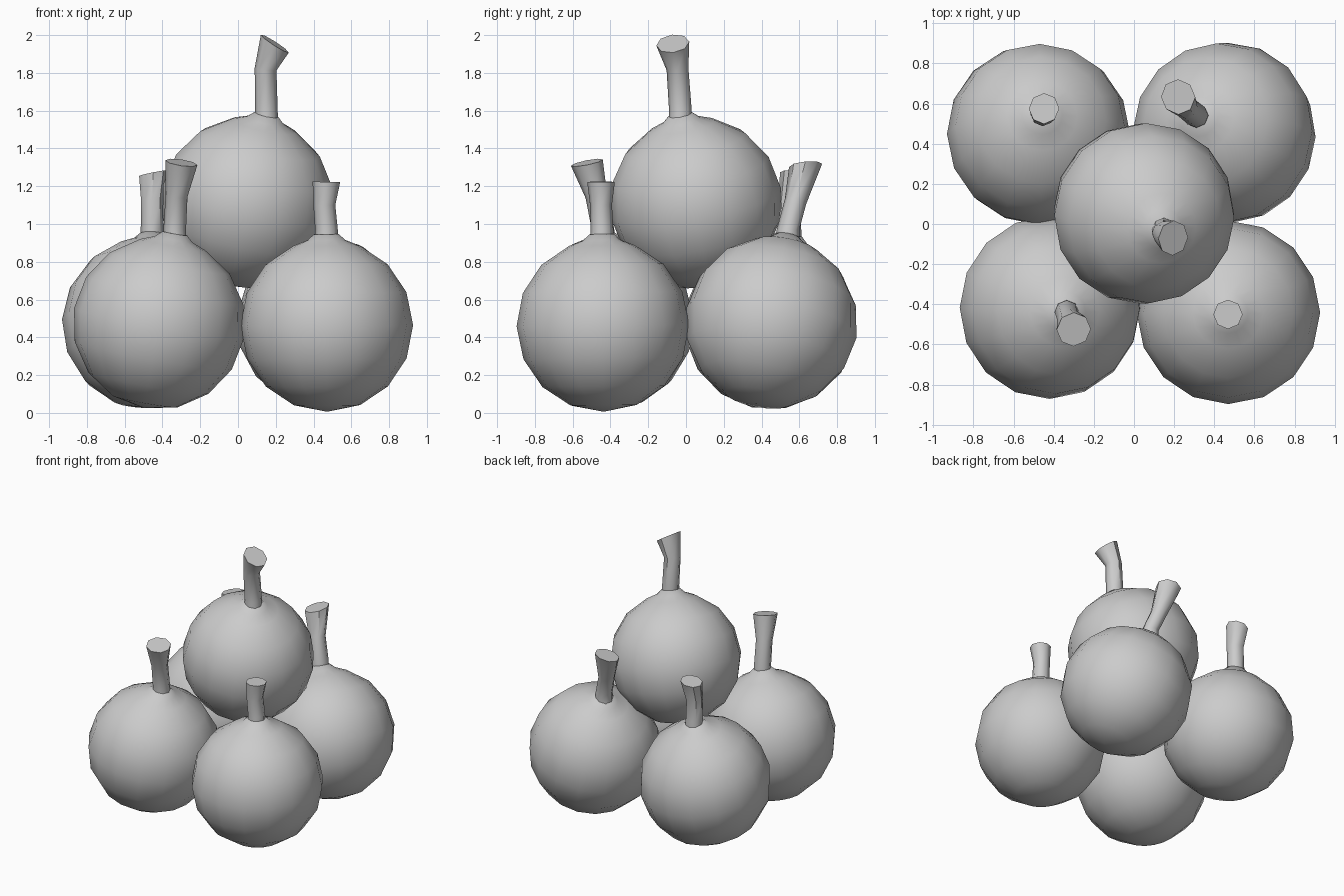
import bpy, bmesh, math
from mathutils import Vector

cube = bpy.data.objects.get("Cube")
if cube:
    bpy.data.objects.remove(cube)

grey = bpy.data.materials.new("plain grey")
grey.use_nodes = True
grey.diffuse_color = (0.6, 0.6, 0.6, 1)
grey.node_tree.nodes["Principled BSDF"].inputs["Base Color"].default_value = (0.6, 0.6, 0.6, 1)

RADIUS = 0.457


def loft(name, rings, sides):
    """Skin a list of (centre, radius, normal) rings and cap both ends."""
    bm = bmesh.new()
    loops = []
    for centre, radius, normal in rings:
        turn = Vector((0, 0, 1)).rotation_difference(Vector(normal))
        loops.append([])
        for i in range(sides):
            a = math.tau * i / sides
            spoke = Vector((math.cos(a), math.sin(a), 0)) * radius
            loops[-1].append(bm.verts.new(Vector(centre) + turn @ spoke))
    for low, high in zip(loops, loops[1:]):
        for i in range(sides):
            j = (i + 1) % sides
            bm.faces.new((low[i], low[j], high[j], high[i]))
    bm.faces.new(loops[0][::-1])
    bm.faces.new(loops[-1])
    bmesh.ops.remove_doubles(bm, verts=bm.verts, dist=0.0005)
    bmesh.ops.recalc_face_normals(bm, faces=bm.faces)
    mesh = bpy.data.meshes.new(name)
    bm.to_mesh(mesh)
    bm.free()
    mesh.materials.append(grey)
    obj = bpy.data.objects.new(name, mesh)
    bpy.context.collection.objects.link(obj)
    bpy.ops.object.select_all(action='DESELECT')
    obj.select_set(True)
    bpy.context.view_layer.objects.active = obj
    bpy.ops.object.shade_smooth_by_angle(angle=math.radians(45))
    return obj


def fruit(name, centre, base, middle, tip, tip_radius, tip_normal):
    centre, base = Vector(centre), Vector(base)
    axis = (base - centre).normalized()
    # Round body, spun about the line towards its stem, with a raised collar
    rings = []
    for k in range(8):
        a = math.pi * (1 - k / 8)
        rings.append((centre + axis * RADIUS * math.cos(a),
                      max(RADIUS * math.sin(a), 0.00001), axis))
    rings.append((centre + axis * 0.452, 0.1, axis))
    rings.append((centre + axis * 0.483, 0.066, axis))
    loft(name + "_fruit", rings, 16)
    # Bent stem that flares to a slanted cut end
    up = Vector((0, 0, 1))
    lean = (Vector(tip) - base).normalized()
    loft(name + "_stem", [(base - up * 0.04, 0.062, up), (base + up * 0.03, 0.06, up),
                          (middle, 0.058, lean), (tip, tip_radius, tip_normal)], 8)


# Four fruits below and one resting on top
fruit("front_left", (0.47, -0.44, 0.463), (0.468, -0.445, 0.945),
      (0.457, -0.45, 1.1), (0.468, -0.45, 1.223), 0.073, (0.02, 0, 1))
fruit("front_right", (-0.418, -0.415, 0.475), (-0.335, -0.44, 0.945),
      (-0.325, -0.475, 1.15), (-0.3, -0.525, 1.325), 0.086, (0.15, -0.2, 1))
fruit("back_right", (-0.475, 0.447, 0.475), (-0.455, 0.55, 0.945),
      (-0.455, 0.545, 1.12), (-0.448, 0.575, 1.27), 0.077, (-0.2, 0.05, 1))
fruit("back_left", (0.45, 0.453, 0.478), (0.31, 0.54, 0.94),
      (0.26, 0.58, 1.12), (0.22, 0.633, 1.31), 0.088, (-0.25, -0.1, 1))
fruit("top", (0.05, 0.052, 1.113), (0.15, -0.03, 1.575),
      (0.146, -0.045, 1.82), (0.195, -0.07, 1.955), 0.088, (0.55, -0.12, 0.85))
